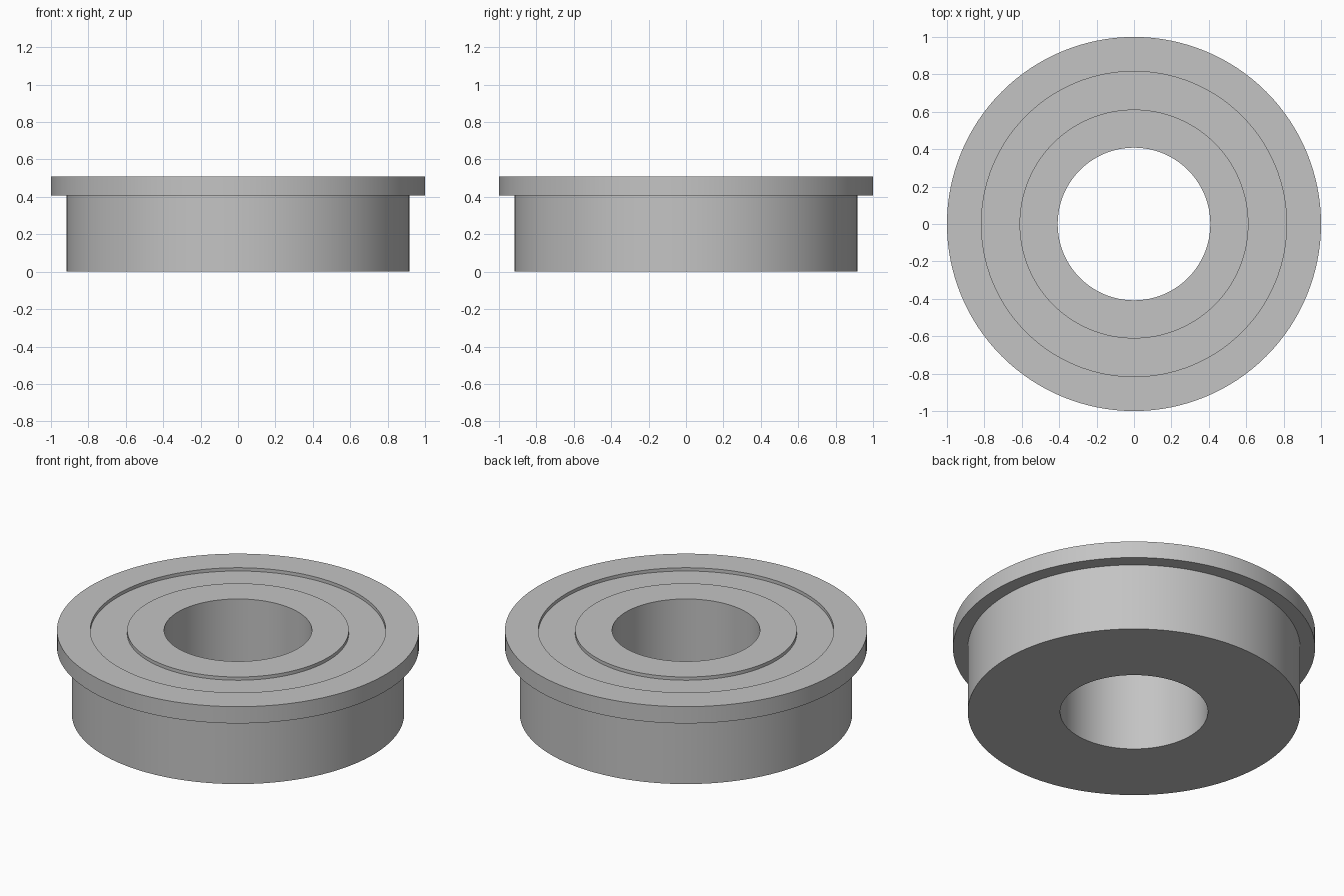
import bpy
import bmesh
from math import radians, tau

cube = bpy.data.objects.get("Cube")
if cube:
    bpy.data.objects.remove(cube, do_unlink=True)

SEGMENTS = 128
HEIGHT = 0.51
FLANGE_BOTTOM = 0.408
GROOVE_FLOOR = HEIGHT - 0.02
BORE, GROOVE_IN, GROOVE_OUT, BODY, FLANGE = 0.408, 0.612, 0.816, 0.918, 1.0

# One plain steel grey
steel = bpy.data.materials.new("steel grey")
steel.use_nodes = True
colour = (0.55, 0.55, 0.55, 1)
steel.diffuse_color = colour
steel.node_tree.nodes["Principled BSDF"].inputs["Base Color"].default_value = colour


def lathe(name, profile):
    """Revolve a closed (radius, height) profile around z."""
    bm = bmesh.new()
    verts = [bm.verts.new((r, 0, z)) for r, z in profile]
    edges = [bm.edges.new((a, b)) for a, b in zip(verts, verts[1:] + verts[:1])]
    bmesh.ops.spin(bm, geom=verts + edges, cent=(0, 0, 0), axis=(0, 0, 1),
                   angle=tau, steps=SEGMENTS, use_merge=True)
    bmesh.ops.remove_doubles(bm, verts=bm.verts, dist=0.0001)
    bmesh.ops.recalc_face_normals(bm, faces=bm.faces)
    mesh = bpy.data.meshes.new(name)
    bm.to_mesh(mesh)
    bm.free()
    mesh.materials.append(steel)
    obj = bpy.data.objects.new(name, mesh)
    bpy.context.collection.objects.link(obj)
    bpy.ops.object.select_all(action="DESELECT")
    obj.select_set(True)
    bpy.context.view_layer.objects.active = obj
    bpy.ops.object.shade_smooth_by_angle(angle=radians(30))
    return obj


# Bored ring with a top flange and a shallow groove in its upper face
lathe("flanged_bearing", [
    (BORE, 0), (BODY, 0),
    (BODY, FLANGE_BOTTOM), (FLANGE, FLANGE_BOTTOM), (FLANGE, HEIGHT),
    (GROOVE_OUT, HEIGHT), (GROOVE_OUT, GROOVE_FLOOR),
    (GROOVE_IN, GROOVE_FLOOR), (GROOVE_IN, HEIGHT),
    (BORE, HEIGHT),
])
